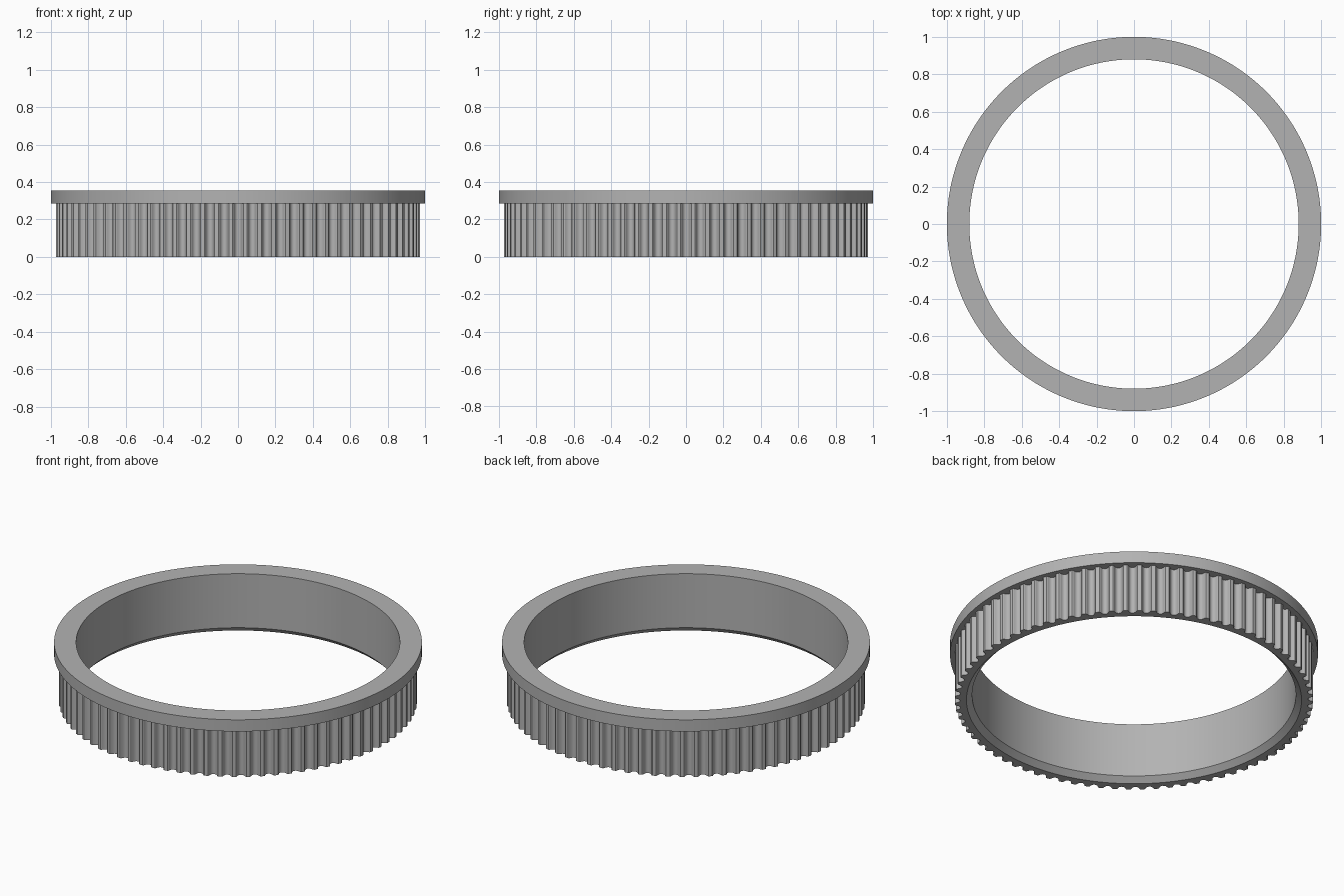
import bpy, bmesh
from math import cos, sin, pi, radians

cube = bpy.data.objects.get("Cube")
if cube:
    bpy.data.objects.remove(cube, do_unlink=True)

TEETH = 80
R_FLANGE, R_TIP, R_BORE = 1.0, 0.974, 0.88
DEPTH, CHAMFER = 0.028, 0.031
Z_BELT, Z_TOP = 0.285, 0.355

grey = bpy.data.materials.new("plain grey")
grey.use_nodes = True
colour = (0.45, 0.45, 0.45, 1)
grey.diffuse_color = colour
grey.node_tree.nodes["Principled BSDF"].inputs["Base Color"].default_value = colour

# One belt tooth: (fraction of pitch, fraction of groove depth)
TOOTH = [(0.0, 1.0), (0.12, 0.93), (0.21, 0.72), (0.27, 0.4), (0.31, 0.12), (0.37, 0.0)]
TOOTH = TOOTH + [(1 - f, d) for f, d in reversed(TOOTH[1:])]


def circle(radius, angles, z):
    return [(radius * cos(a), radius * sin(a), z) for a in angles]


def make_ring(name, loops):
    """Skin a closed series of equally long loops into a ring."""
    bm = bmesh.new()
    rows = [[bm.verts.new(p) for p in loop] for loop in loops]
    n = len(rows[0])
    for a, b in zip(rows, rows[1:] + rows[:1]):
        for i in range(n):
            j = (i + 1) % n
            bm.faces.new((a[i], a[j], b[j], b[i]))
    bmesh.ops.recalc_face_normals(bm, faces=bm.faces)
    mesh = bpy.data.meshes.new(name)
    bm.to_mesh(mesh)
    bm.free()
    mesh.materials.append(grey)
    obj = bpy.data.objects.new(name, mesh)
    bpy.context.collection.objects.link(obj)
    bpy.ops.object.select_all(action="DESELECT")
    obj.select_set(True)
    bpy.context.view_layer.objects.active = obj
    bpy.ops.object.shade_smooth_by_angle(angle=radians(30))
    return obj


# Whole pulley: toothed belt wall, overhanging top flange, bore with lower chamfer
points = [((t + f) * 2 * pi / TEETH, R_TIP - DEPTH * d)
          for t in range(TEETH) for f, d in TOOTH]
angles = [a for a, r in points]


def toothed(z):
    return [(r * cos(a), r * sin(a), z) for a, r in points]


make_ring("toothed_pulley_ring", [
    circle(R_BORE + CHAMFER, angles, 0),
    toothed(0),
    toothed(Z_BELT),
    circle(R_FLANGE, angles, Z_BELT),
    circle(R_FLANGE, angles, Z_TOP),
    circle(R_BORE, angles, Z_TOP),
    circle(R_BORE, angles, CHAMFER),
])
